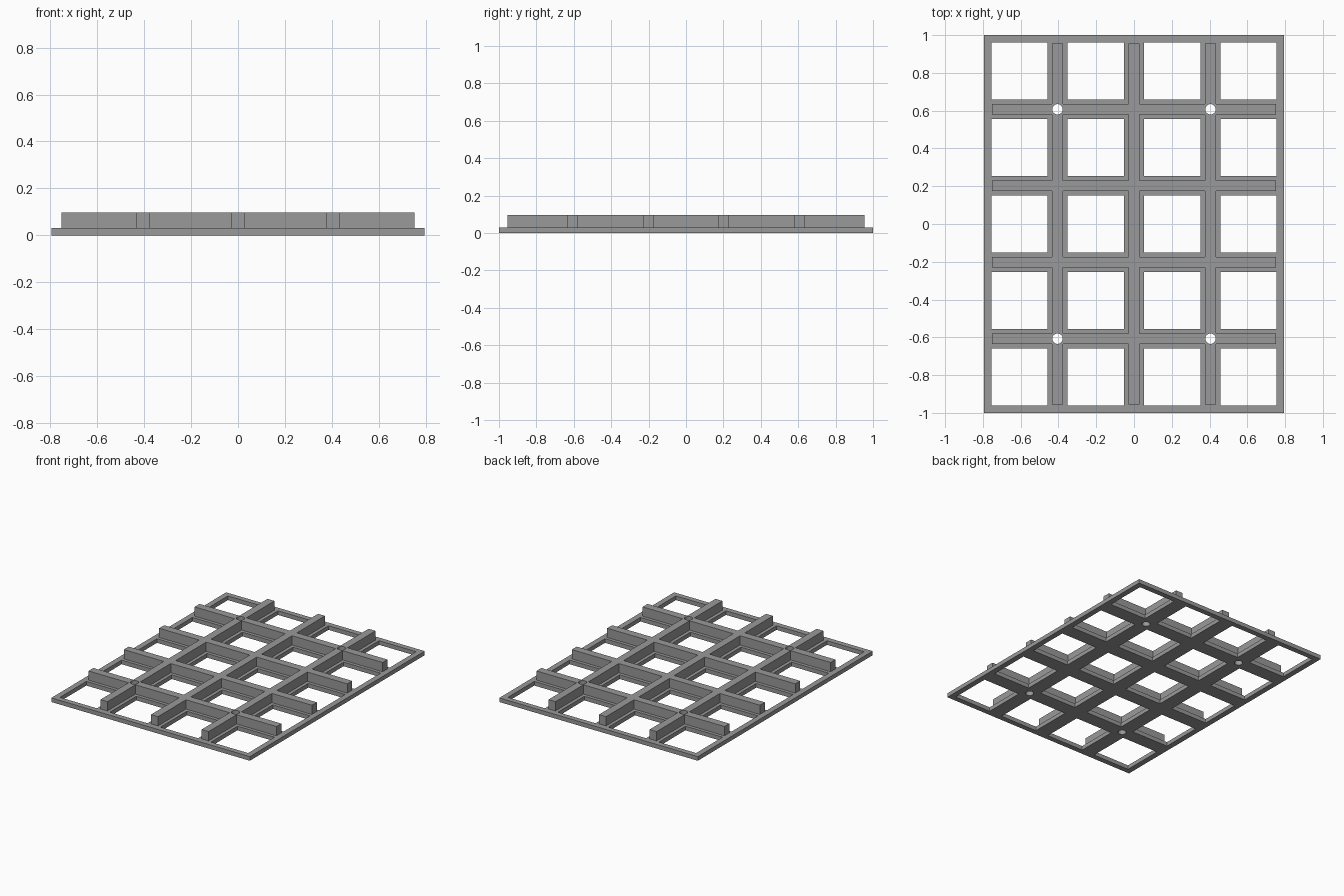
import bpy, bmesh

if "Cube" in bpy.data.objects:
    bpy.data.objects.remove(bpy.data.objects["Cube"])

BASE_H, TOP_H = 0.03, 0.097
RIB = 0.028                      # half width of a rib
BAR = 0.052                      # half width of a base bar
RIB_X = (-0.405, 0.0, 0.405)
RIB_Y = (-0.607, -0.2025, 0.2025, 0.607)

grey = bpy.data.materials.new("mid_grey")
grey.diffuse_color = (0.32, 0.32, 0.32, 1)
grey.use_nodes = True
grey.node_tree.nodes["Principled BSDF"].inputs["Base Color"].default_value = grey.diffuse_color


def edges(bars, half, inner, outer):
    """Sorted grid lines: outer edge, frame edge and both sides of each bar."""
    lines = [-outer, -inner, inner, outer]
    for b in bars:
        lines += [b - half, b + half]
    return sorted(lines)


def lattice(name, xs, ys, z0, z1, solid):
    """Extruded sheet made of the grid cells for which solid(i, j) is true."""
    bm = bmesh.new()
    verts = {}

    def v(i, j):
        if (i, j) not in verts:
            verts[i, j] = bm.verts.new((xs[i], ys[j], z0))
        return verts[i, j]

    for i in range(len(xs) - 1):
        for j in range(len(ys) - 1):
            if solid(i, j):
                bm.faces.new((v(i, j), v(i + 1, j), v(i + 1, j + 1), v(i, j + 1)))
    ext = bmesh.ops.extrude_face_region(bm, geom=bm.faces[:], use_keep_orig=True)
    top = [g for g in ext["geom"] if isinstance(g, bmesh.types.BMVert)]
    bmesh.ops.translate(bm, verts=top, vec=(0, 0, z1 - z0))
    bmesh.ops.recalc_face_normals(bm, faces=bm.faces[:])
    mesh = bpy.data.meshes.new(name)
    bm.to_mesh(mesh)
    bm.free()
    mesh.materials.append(grey)
    obj = bpy.data.objects.new(name, mesh)
    bpy.context.collection.objects.link(obj)
    return obj


def boolean(target, tool, operation):
    """Apply a boolean and remove the tool object."""
    mod = target.modifiers.new(operation.lower(), "BOOLEAN")
    mod.operation, mod.object, mod.solver = operation, tool, "EXACT"
    bpy.context.view_layer.objects.active = target
    bpy.ops.object.modifier_apply(modifier=mod.name)
    bpy.data.objects.remove(tool)


# Flat base with a 4 x 5 array of square windows (odd cells are the openings)
panel = lattice("grid_panel",
                edges(RIB_X, BAR, 0.754, 0.795), edges(RIB_Y, BAR, 0.961, 1.0),
                0, BASE_H, lambda i, j: i % 2 == 0 or j % 2 == 0)

# Upright crossing ribs, stopping at the inside of the outer frame
rx = edges(RIB_X, RIB, 0.753, 0.753)[1:-1]
ry = edges(RIB_Y, RIB, 0.955, 0.955)[1:-1]
ribs = lattice("ribs", rx, ry, 0.012, TOP_H, lambda i, j: i % 2 == 1 or j % 2 == 1)
boolean(panel, ribs, "UNION")

# Round holes through the four corner crossings
for x in (RIB_X[0], RIB_X[2]):
    for y in (RIB_Y[0], RIB_Y[3]):
        bpy.ops.mesh.primitive_cylinder_add(vertices=32, radius=0.0275, depth=0.4,
                                            location=(x, y, 0.05))
        boolean(panel, bpy.context.object, "DIFFERENCE")
